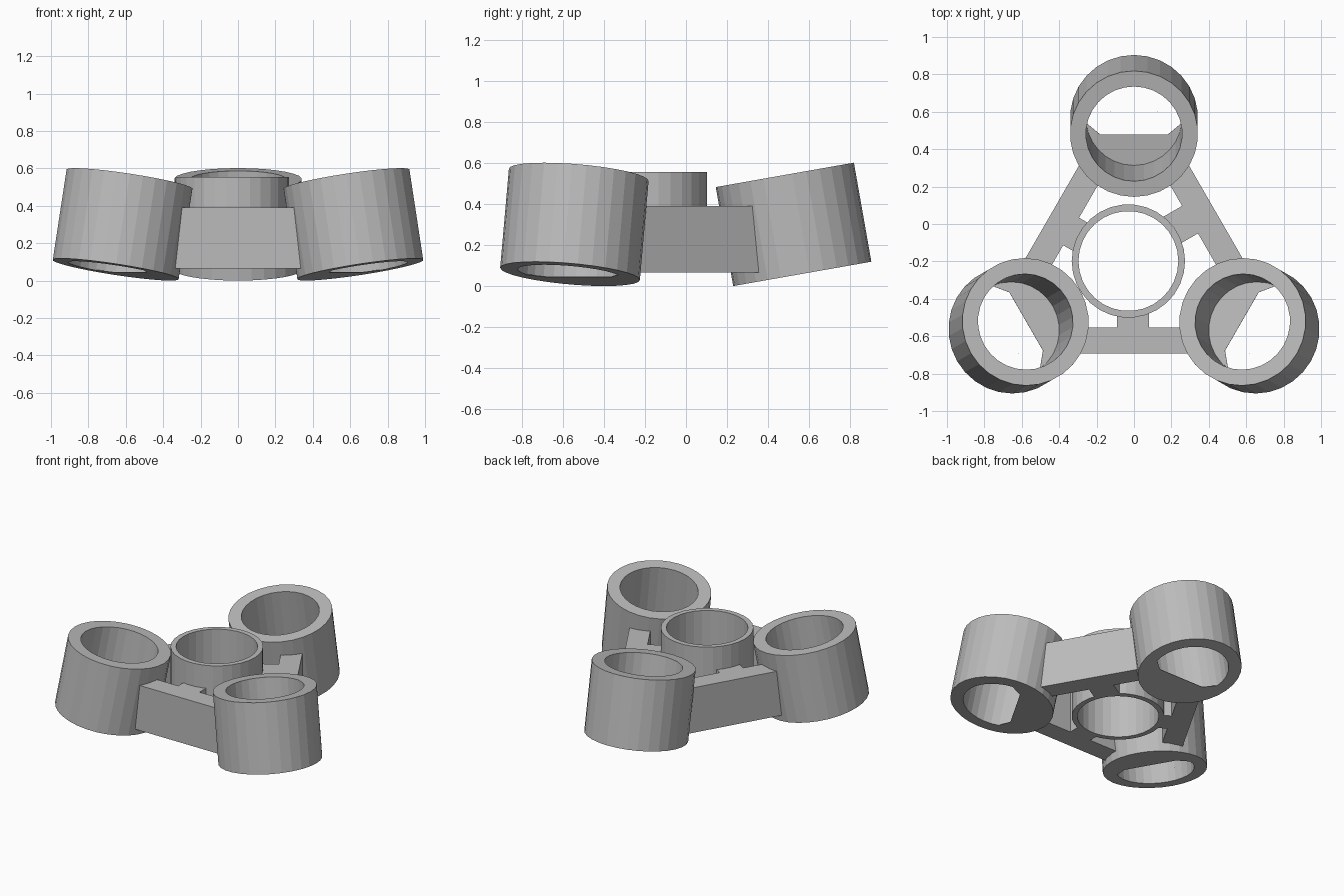
import bpy, bmesh
from math import radians, sin, cos, tau
from mathutils import Matrix

cube = bpy.data.objects.get("Cube")
if cube:
    bpy.data.objects.remove(cube)

SIDES = 30
CENTRE = Matrix.Translation((0, -0.188, 0))
TILT = radians(10)
CUP_OUTER, CUP_INNER, CUP_LENGTH = 0.342, 0.257, 0.49
HUB_OUTER, HUB_INNER = 0.303, 0.267
FRAME_BOTTOM, FRAME_TOP = 0.065, 0.39

grey = bpy.data.materials.new("light_grey")
grey.use_nodes = True
colour = (0.5, 0.5, 0.5, 1)
grey.diffuse_color = colour
grey.node_tree.nodes["Principled BSDF"].inputs["Base Color"].default_value = colour


def add_object(name, bm, matrix):
    bmesh.ops.recalc_face_normals(bm, faces=bm.faces)
    mesh = bpy.data.meshes.new(name)
    bm.to_mesh(mesh)
    bm.free()
    mesh.transform(matrix)
    mesh.materials.append(grey)
    obj = bpy.data.objects.new(name, mesh)
    bpy.context.collection.objects.link(obj)
    return obj


def ring(bm, radius, z):
    return [bm.verts.new((radius * cos(tau * i / SIDES), radius * sin(tau * i / SIDES), z))
            for i in range(SIDES)]


def tube(name, outer, inner, length, matrix):
    bm = bmesh.new()
    loops = [ring(bm, outer, 0), ring(bm, outer, length),
             ring(bm, inner, length), ring(bm, inner, 0)]
    for k in range(4):
        a, b = loops[k], loops[(k + 1) % 4]
        for i in range(SIDES):
            j = (i + 1) % SIDES
            bm.faces.new((a[i], a[j], b[j], b[i]))
    return add_object(name, bm, matrix)


def cutter(name, radius, length, matrix):
    bm = bmesh.new()
    low, high = ring(bm, radius, 0), ring(bm, radius, length)
    bm.faces.new(low)
    bm.faces.new(high)
    for i in range(SIDES):
        j = (i + 1) % SIDES
        bm.faces.new((low[i], low[j], high[j], high[i]))
    obj = add_object(name, bm, matrix)
    obj.hide_render = True
    return obj


def box(name, x, y, z, matrix):
    bm = bmesh.new()
    bmesh.ops.create_cube(bm, size=1)
    for v in bm.verts:
        v.co = [r[0] if c < 0 else r[1] for c, r in zip(v.co, (x, y, z))]
    return add_object(name, bm, matrix)


def cut(obj, cutters):
    for c in cutters:
        mod = obj.modifiers.new("cut", "BOOLEAN")
        mod.operation = "DIFFERENCE"
        mod.solver = "EXACT"
        mod.object = c
    bpy.context.view_layer.update()
    evaluated = obj.evaluated_get(bpy.context.evaluated_depsgraph_get())
    mesh = bpy.data.meshes.new_from_object(evaluated)
    obj.modifiers.clear()
    obj.data = mesh


# three open cups leaning inwards, each with a partial floor
cup_cutters = []
for name, angle in (("back", 90), ("right", 210), ("left", 330)):
    place = (CENTRE @ Matrix.Rotation(radians(angle), 4, "Z")
             @ Matrix.Translation((0.755, 0, CUP_OUTER * sin(TILT)))
             @ Matrix.Rotation(-TILT, 4, "Y"))
    tube(name + "_cup", CUP_OUTER, CUP_INNER, CUP_LENGTH, place)
    cup_cutters.append(cutter(name + "_cutter", CUP_INNER + 0.002, 0.6, place))

    bm = bmesh.new()
    arc = [v for v in ring(bm, CUP_INNER, 0)]
    keep = [v for v in arc if v.co.x < -0.02]
    bmesh.ops.delete(bm, geom=[v for v in arc if v not in keep], context="VERTS")
    chord = [bm.verts.new((-0.09, y, 0)) for y in (-0.18, 0.18)]
    floor = bm.faces.new(keep + chord)
    lifted = bmesh.ops.extrude_face_region(bm, geom=[floor], use_keep_orig=True)["geom"]
    for v in lifted:
        if isinstance(v, bmesh.types.BMVert):
            v.co.z += 0.003
    add_object(name + "_cup_floor", bm, place)

# central hub
hub_place = Matrix.Translation((-0.03, -0.198, FRAME_BOTTOM))
tube("hub", HUB_OUTER, HUB_INNER, 0.49, hub_place)
hub_cutter = cutter("hub_cutter", HUB_INNER + 0.002, 0.6,
                    hub_place @ Matrix.Translation((0, 0, -0.05)))

# triangle of beams, each joined to the hub by a short spoke
for name, angle, shift in (("front", 270, -0.005), ("left", 30, 0.033), ("right", 150, 0.04)):
    place = CENTRE @ Matrix.Rotation(radians(angle), 4, "Z")
    height = (FRAME_BOTTOM, FRAME_TOP)
    beam = box(name + "_beam", (0.365, 0.505), (-0.62, 0.62), height, place)
    cut(beam, cup_cutters)
    spoke = box(name + "_spoke", (0.2, 0.4), (shift - 0.085, shift + 0.085), height, place)
    cut(spoke, [hub_cutter])

for c in cup_cutters + [hub_cutter]:
    bpy.data.objects.remove(c)
